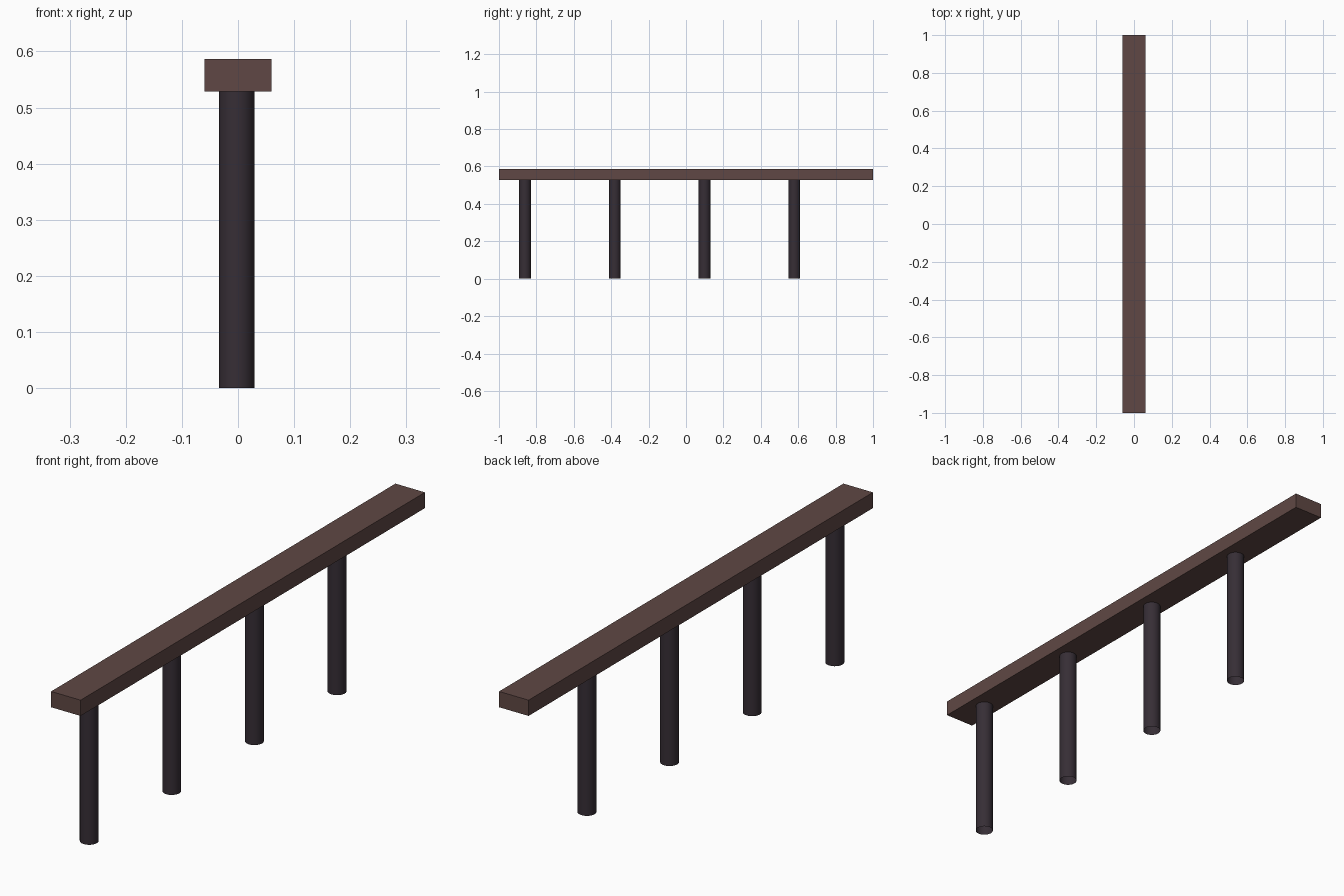
import bpy
import math

cube = bpy.data.objects.get("Cube")
if cube:
    bpy.data.objects.remove(cube, do_unlink=True)


def make_material(name, rgb):
    mat = bpy.data.materials.new(name)
    mat.use_nodes = True
    colour = (*rgb, 1.0)
    mat.diffuse_color = colour
    for node in mat.node_tree.nodes:
        if node.type == "BSDF_PRINCIPLED":
            node.inputs["Base Color"].default_value = colour
    return mat


brown = make_material("brown wood", (0.115, 0.064, 0.058))
dark = make_material("dark metal", (0.037, 0.027, 0.036))

BEAM_BOTTOM, BEAM_TOP = 0.529, 0.587
POST_RADIUS = 0.0315

# Long rail on top
bpy.ops.mesh.primitive_cube_add(size=1, location=(0, 0, (BEAM_BOTTOM + BEAM_TOP) / 2))
rail = bpy.context.object
rail.name = "top_rail"
rail.scale = (0.12, 2.0, BEAM_TOP - BEAM_BOTTOM)
bpy.ops.object.transform_apply(location=False, rotation=False, scale=True)
rail.data.materials.append(brown)

# Row of four round, open-ended posts, set slightly towards the front
for i in range(4):
    bpy.ops.mesh.primitive_cylinder_add(
        vertices=24, radius=POST_RADIUS, depth=BEAM_BOTTOM, end_fill_type="NOTHING",
        location=(-0.0025, -0.861 + 0.48 * i, BEAM_BOTTOM / 2))
    post = bpy.context.object
    post.name = f"post_{i + 1}"
    post.data.materials.append(dark)
    bpy.ops.object.shade_smooth_by_angle(angle=math.radians(40))
